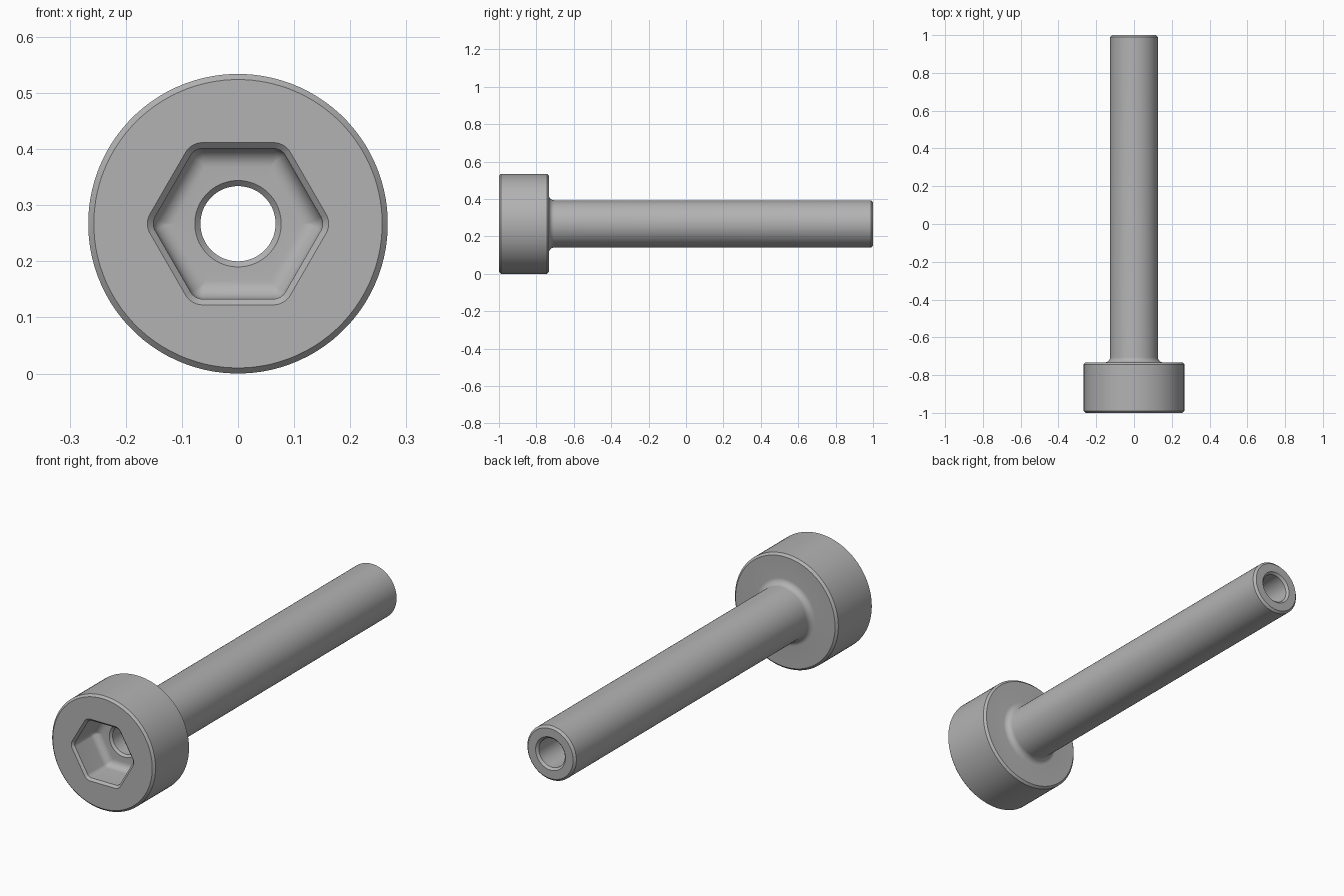
import bpy, bmesh, math

if "Cube" in bpy.data.objects:
    bpy.data.objects.remove(bpy.data.objects["Cube"])

N = 96            # points per section loop, six groups of sixteen
K = N // 6
AXIS_Z = 0.267    # height of the screw axis


def circle(y, r):
    """Round section across the screw axis."""
    return [(r * math.cos(a), y, AXIS_Z + r * math.sin(a))
            for a in (math.radians(60 * (i + 0.5) / K - 30) for i in range(N))]


def hexagon(y, apothem, corner):
    """Hexagonal section with rounded corners, one corner on +x."""
    pts = []
    reach = (apothem - corner) / math.cos(math.radians(30))
    for c in range(6):
        mid = math.radians(60 * c)
        for i in range(K):
            a = mid + math.radians(60 * i / (K - 1) - 30)
            pts.append((reach * math.cos(mid) + corner * math.cos(a), y,
                        AXIS_Z + reach * math.sin(mid) + corner * math.sin(a)))
    return pts


def arc(steps):
    return [math.radians(90 * i / steps) for i in range(steps + 1)]


HEAD_R, SHAFT_R, BORE_R = 0.267, 0.1265, 0.067
HEAD_BACK, FLOOR, CH = -0.733, -0.84, 0.010

# Head with chamfered rims
sections = [circle(-1, HEAD_R - CH), circle(-1 + CH, HEAD_R),
            circle(HEAD_BACK - CH, HEAD_R), circle(HEAD_BACK, HEAD_R - CH)]
# Fillet under the head
f = 0.028
sections += [circle(HEAD_BACK + f * (1 - math.cos(a)), SHAFT_R + f * (1 - math.sin(a)))
             for a in arc(8)]
# Shaft and chamfered tip
sections += [circle(1 - CH, SHAFT_R), circle(1, SHAFT_R - CH)]
# Through bore, from the tip to the socket floor
sections += [circle(1, BORE_R + CH), circle(1 - CH, BORE_R),
             circle(FLOOR + CH, BORE_R), circle(FLOOR, BORE_R + CH)]
# Hex socket: filleted floor, straight walls, chamfered mouth
f = 0.033
for a in arc(8):
    inset = f * (1 - math.sin(a))
    sections.append(hexagon(FLOOR - f * (1 - math.cos(a)), 0.134 - inset,
                            max(0.025 - inset, 0.002)))
sections += [hexagon(-1 + CH, 0.134, 0.025), hexagon(-1, 0.1445, 0.035)]

# Skin neighbouring sections; the last joins the first across the front face
bm = bmesh.new()
loops = [[bm.verts.new(p) for p in s] for s in sections]
for a, b in zip(loops, loops[1:] + loops[:1]):
    for i in range(N):
        j = (i + 1) % N
        bm.faces.new((a[i], a[j], b[j], b[i]))
bmesh.ops.recalc_face_normals(bm, faces=bm.faces)
mesh = bpy.data.meshes.new("socket_screw")
bm.to_mesh(mesh)
bm.free()

screw = bpy.data.objects.new("socket_screw", mesh)
bpy.context.collection.objects.link(screw)
steel = bpy.data.materials.new("grey_steel")
steel.diffuse_color = (0.45, 0.45, 0.45, 1)
steel.use_nodes = True
steel.node_tree.nodes["Principled BSDF"].inputs["Base Color"].default_value = steel.diffuse_color
mesh.materials.append(steel)

bpy.context.view_layer.objects.active = screw
screw.select_set(True)
bpy.ops.object.shade_smooth_by_angle(angle=math.radians(30))
